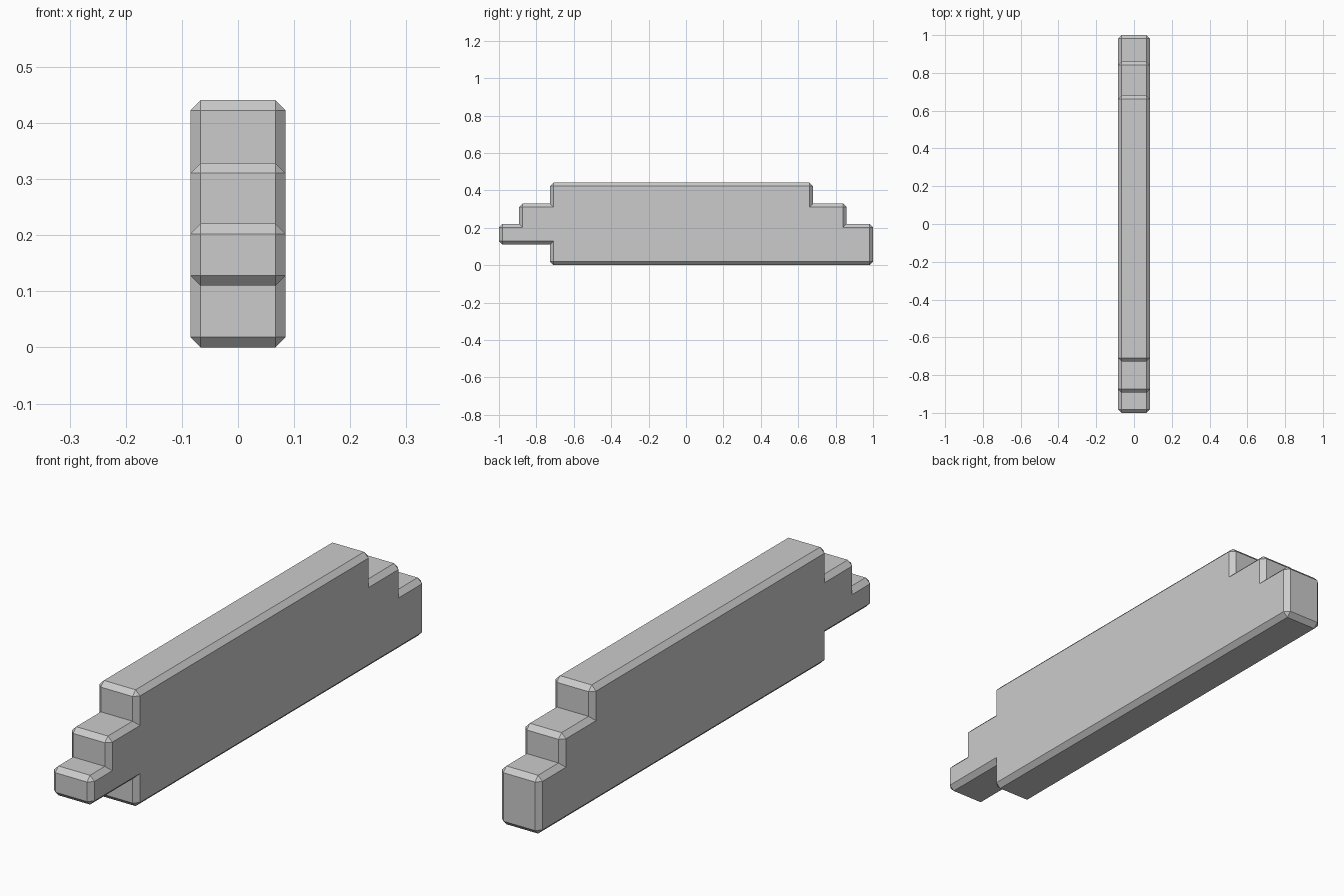
import bpy, bmesh

if "Cube" in bpy.data.objects:
    bpy.data.objects.remove(bpy.data.objects["Cube"])

HALF_WIDTH = 0.085
CHAMFER = 0.0185

# Stepped side outline (y, z), counter-clockwise seen from +x
outline = [(-0.727, 0), (1, 0), (1, 0.221), (0.859, 0.221), (0.859, 0.329),
           (0.679, 0.329), (0.679, 0.441), (-0.727, 0.441), (-0.727, 0.329),
           (-0.893, 0.329), (-0.893, 0.221), (-1, 0.221), (-1, 0.11), (-0.727, 0.11)]

# Extrude the outline across the width
bm = bmesh.new()
side = bm.faces.new([bm.verts.new((-HALF_WIDTH, y, z)) for y, z in outline])
ext = bmesh.ops.extrude_face_region(bm, geom=[side])
new_verts = [g for g in ext["geom"] if isinstance(g, bmesh.types.BMVert)]
bmesh.ops.translate(bm, verts=new_verts, vec=(2 * HALF_WIDTH, 0, 0))
bmesh.ops.recalc_face_normals(bm, faces=bm.faces)
bm.normal_update()

# Chamfer every outer edge, leaving the inner step corners sharp
convex = [e for e in bm.edges if e.is_convex]
bmesh.ops.bevel(bm, geom=convex, offset=CHAMFER, offset_type='OFFSET',
                segments=1, profile=0.5, affect='EDGES', clamp_overlap=True)

mesh = bpy.data.meshes.new("stepped_bar")
bm.to_mesh(mesh)
bm.free()
bar = bpy.data.objects.new("stepped_bar", mesh)
bpy.context.collection.objects.link(bar)
